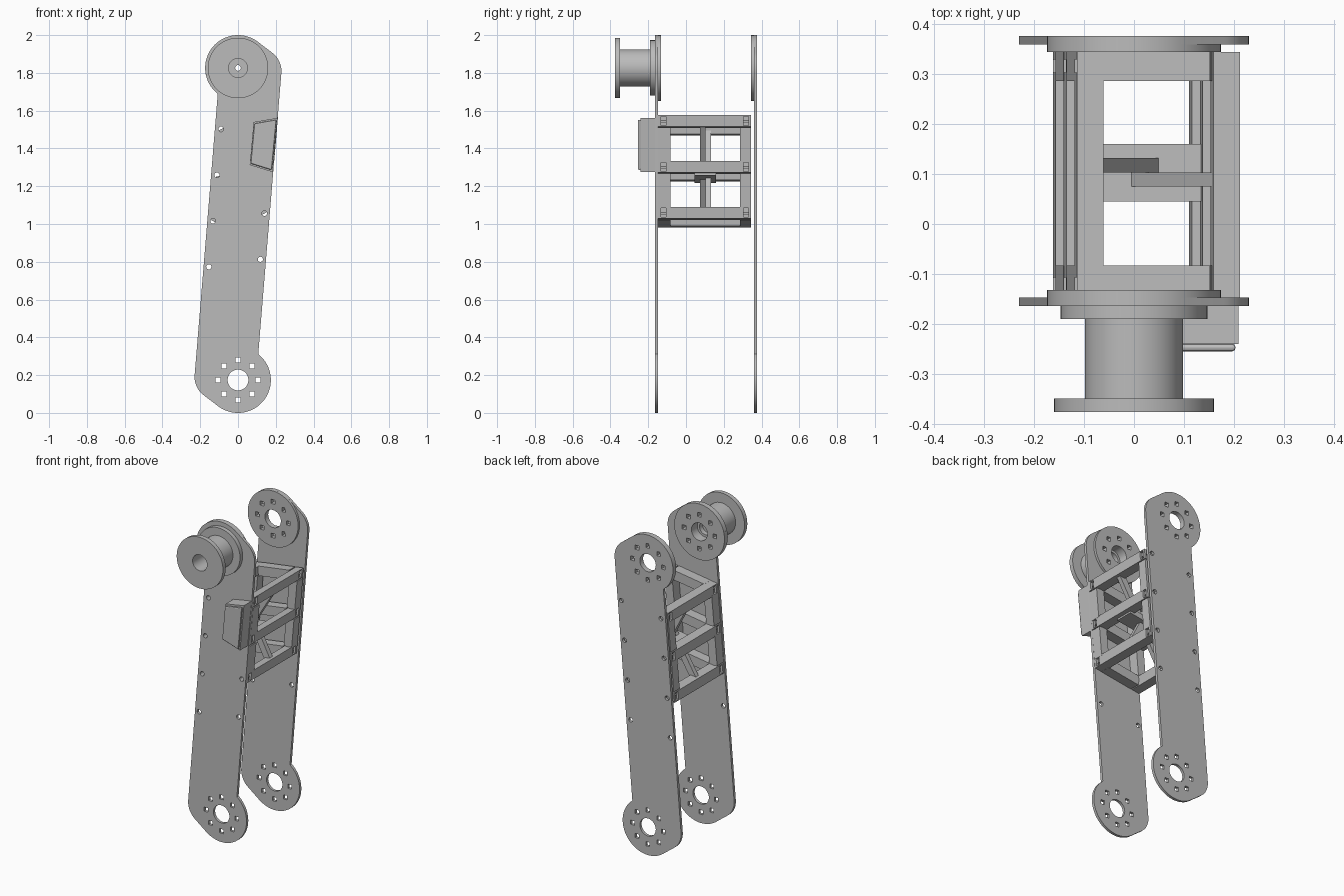
import bpy, bmesh, math
from mathutils import Vector

if "Cube" in bpy.data.objects:
    bpy.data.objects.remove(bpy.data.objects["Cube"], do_unlink=True)

grey = bpy.data.materials.new("plain_grey")
grey.use_nodes = True
colour = (0.5, 0.5, 0.5, 1)
grey.diffuse_color = colour
grey.node_tree.nodes["Principled BSDF"].inputs["Base Color"].default_value = colour


def arc(cx, cz, r, a0, a1, n):
    angles = [math.radians(a0 + (a1 - a0) * i / n) for i in range(n + 1)]
    return [(cx + r * math.cos(a), cz + r * math.sin(a)) for a in angles]


def circle(cx, cz, r, n=48):
    return arc(cx, cz, r, 0, 360, n)[:-1]


def rect(cx, cz, w, h):
    return [(cx + sx * w / 2, cz + sz * h / 2)
            for sx, sz in ((-1, -1), (1, -1), (1, 1), (-1, 1))]


def strip(a, b, w):
    """Quad of width w running from a to b."""
    a, b = Vector(a), Vector(b)
    side = Vector((a.y - b.y, b.x - a.x)).normalized() * w / 2
    return [a + side, a - side, b - side, b + side]


def prisms(name, items):
    """Extrude each (outline, y0, y1) along y into one object."""
    bm = bmesh.new()
    for pts, y0, y1 in items:
        face = bm.faces.new([bm.verts.new((p[0], y0, p[1])) for p in pts])
        out = bmesh.ops.extrude_face_region(bm, geom=[face])
        moved = [v for v in out["geom"] if isinstance(v, bmesh.types.BMVert)]
        bmesh.ops.translate(bm, vec=(0, y1 - y0, 0), verts=moved)
    bmesh.ops.recalc_face_normals(bm, faces=bm.faces)
    return finish(name, bm)


def finish(name, bm):
    me = bpy.data.meshes.new(name)
    bm.to_mesh(me)
    bm.free()
    me.materials.append(grey)
    ob = bpy.data.objects.new(name, me)
    bpy.context.collection.objects.link(ob)
    return ob


def activate(ob):
    bpy.ops.object.select_all(action="DESELECT")
    ob.select_set(True)
    bpy.context.view_layer.objects.active = ob


def cut(ob, cutter):
    mod = ob.modifiers.new("holes", "BOOLEAN")
    mod.object, mod.solver = cutter, "EXACT"
    activate(ob)
    bpy.ops.object.modifier_apply(modifier=mod.name)


def smooth(ob):
    activate(ob)
    bpy.ops.object.shade_smooth_by_angle(angle=math.radians(30))


TOP, BOTTOM = 1.826, 0.174
R = 0.174
FRONT, BACK = -0.148, 0.345          # inner faces of the truss ends

# Screw positions along both edges of the arm
right = [Vector((0.183 - 0.0215 * i, 1.542 - 0.243 * i)) for i in range(4)]
left = [Vector((-0.09 - 0.0215 * i, 1.502 - 0.243 * i)) for i in range(4)]

# Cutters: screw holes, hub bores and bolt circles
screws = prisms("screw_cutter", [(circle(p.x, p.y, 0.014, 12), -0.2, 0.5)
                                 for p in right + left])


def hub_holes(cz):
    items = [(circle(0, cz, 0.055), -0.195, 0.5)]
    for i in range(8):
        a = math.radians(45 * i)
        items.append((rect(0.106 * math.cos(a), cz + 0.106 * math.sin(a),
                           0.026, 0.026), -0.1895, 0.5))
    return items


hubs = prisms("hub_cutter", hub_holes(TOP) + hub_holes(BOTTOM))

# Side plates: point-symmetric outline, a round hub and a softened heel
half = arc(0, BOTTOM, R, 52, -126.5, 40) + arc(-0.11, 0.19, 0.12, 233.5, 175, 14)
outline = half + [(-x, 2 - z) for x, z in half]
for name, y0, y1 in (("front_plate", -0.164, -0.147), ("back_plate", 0.36, 0.377)):
    plate = prisms(name, [(outline, y0, y1)])
    cut(plate, screws)
    cut(plate, hubs)
    smooth(plate)

# Stiffening discs on the inner faces, and the flange that carries the spool
for name, r, y0, y1 in (("front_disc", R, -0.147, -0.132),
                        ("back_disc", R, 0.345, 0.36),
                        ("spool_mount", 0.147, -0.19, -0.164)):
    disc = prisms(name, [(circle(0, TOP, r, 64), y0, y1)])
    cut(disc, hubs)
    smooth(disc)

# Spool: lathed profile of (radius, y) with a web inside the bore
profile = [(0.015, -0.25), (0.05, -0.25), (0.05, -0.377), (0.16, -0.377),
           (0.16, -0.35), (0.098, -0.35), (0.098, -0.19), (0.04, -0.19),
           (0.04, -0.22), (0.015, -0.22)]
bm = bmesh.new()
ring = [bm.verts.new((r, y, TOP)) for r, y in profile]
edges = [bm.edges.new((ring[i - 1], ring[i])) for i in range(len(ring))]
bmesh.ops.spin(bm, geom=ring + edges, cent=(0, 0, TOP), axis=(0, 1, 0),
               angle=math.tau, steps=64, use_duplicate=False)
bmesh.ops.remove_doubles(bm, verts=bm.verts, dist=0.0001)
bmesh.ops.recalc_face_normals(bm, faces=bm.faces)
smooth(finish("spool", bm))

# Truss rungs along y, with a nut pocket near each end
across = (right[0] - left[0]).normalized()
up = (right[0] - right[1]).normalized()
pockets = []
for p, s in [(p, 1) for p in right[:3]] + [(p, -1) for p in left[:3]]:
    c = p + across * s * 0.027
    for y in (-0.12, 0.317):
        pockets.append((rect(c.x, c.y, 0.028, 0.048), y - 0.013, y + 0.013))
pocket_cutter = prisms("pocket_cutter", pockets)
for side, points in (("left", right), ("right", left)):
    for i, p in enumerate(points[:3]):
        quad = [p + across * a * 0.027 + up * b * 0.03
                for a, b in ((-1, -1), (1, -1), (1, 1), (-1, 1))]
        rung = prisms(f"{side}_rung_{i + 1}", [(quad, FRONT, BACK)])
        cut(rung, screws)
        cut(rung, pocket_cutter)

# Truss posts and cross bars at both ends
for end, y0, y1 in (("front", FRONT, -0.083), ("back", 0.287, BACK)):
    for side, p in (("left", right), ("right", left)):
        for i in range(2):
            a, b = p[i] - up * 0.03, p[i + 1] + up * 0.03
            prisms(f"{end}_{side}_post_{i + 1}", [(strip(a, b, 0.054), y0, y1)])
    for i in range(3):
        a, b = left[i] + across * 0.027, right[i] - across * 0.027
        prisms(f"{end}_cross_bar_{i + 1}", [(strip(a, b, 0.06), y0, y1)])

# Centre web: crossed diagonals and a wide middle bar
prisms("rising_brace", [(strip(left[2], right[0], 0.04), 0.075, 0.103)])
prisms("falling_brace", [(strip(left[0], right[2], 0.04), 0.103, 0.132)])
drop = up * 0.025
prisms("middle_bar", [(strip(left[1] - drop, right[1] - drop, 0.035), 0.045, 0.16)])

# Motor box on the front plate, with softened edges and a raised lid
box = [(0.062, 1.312), (0.182, 1.275), (0.209, 1.562), (0.083, 1.54)]
motor = prisms("motor_box", [(box, -0.24, -0.164)])
cut(motor, screws)
mid = sum((Vector(p) for p in box), Vector((0, 0))) / 4
lid = [mid + (Vector(p) - mid) * 0.93 for p in box]
cover = prisms("motor_lid", [(lid, -0.255, -0.24)])
bev = cover.modifiers.new("soft_edges", "BEVEL")
bev.width, bev.segments = 0.006, 2

for cutter in (screws, hubs, pocket_cutter):
    bpy.data.objects.remove(cutter, do_unlink=True)
